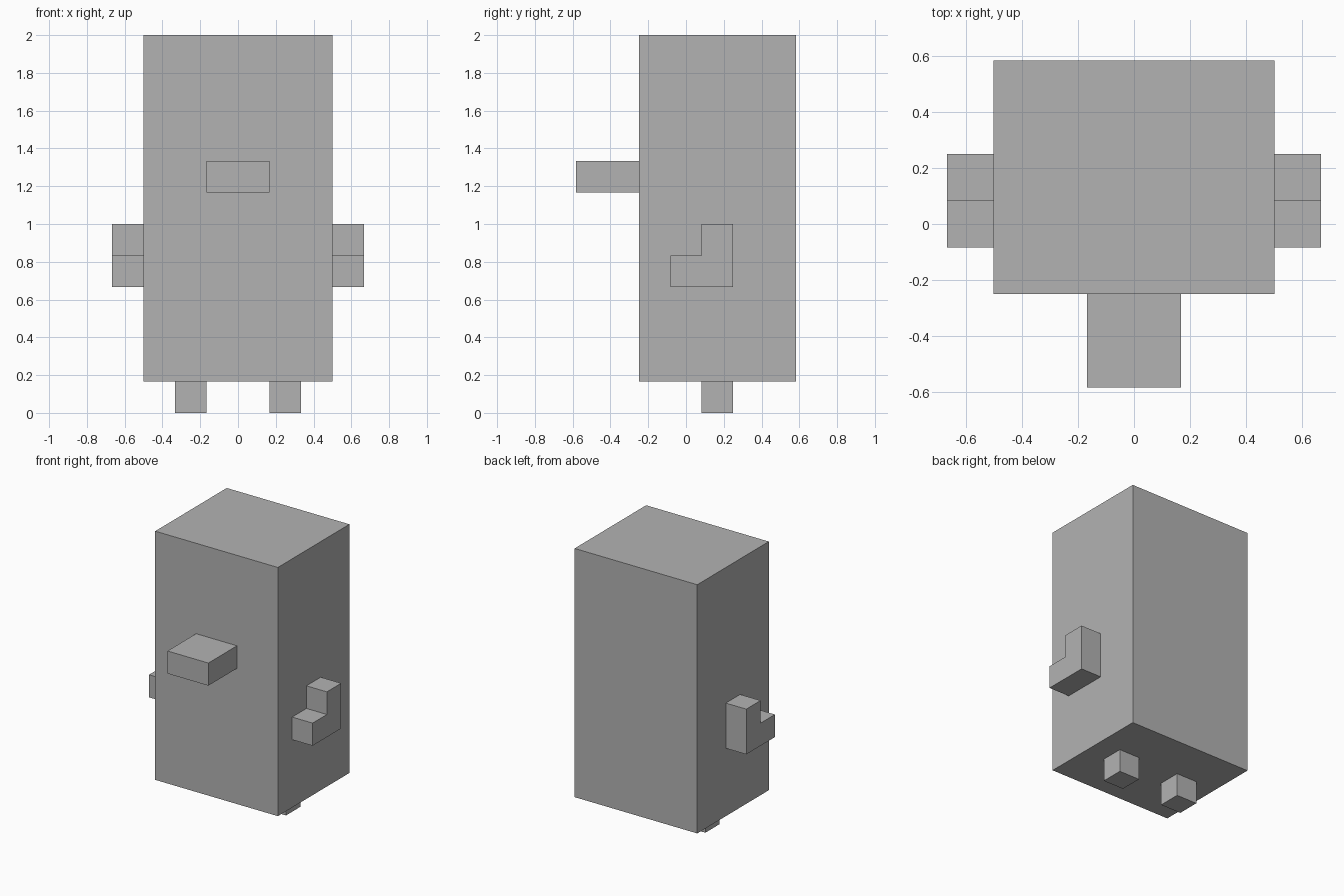
import bpy
import bmesh

cube = bpy.data.objects.get("Cube")
if cube:
    bpy.data.objects.remove(cube, do_unlink=True)

U = 1 / 6  # one block unit

grey = bpy.data.materials.new("plain_grey")
grey.use_nodes = True
colour = (0.45, 0.45, 0.45, 1)
grey.diffuse_color = colour
grey.node_tree.nodes["Principled BSDF"].inputs["Base Color"].default_value = colour


def prism(name, profile, x0, x1):
    """Extrude a (y, z) outline from x0 to x1, all in block units."""
    bm = bmesh.new()
    face = bm.faces.new([bm.verts.new((x0 * U, y * U, z * U)) for y, z in profile])
    side = bmesh.ops.extrude_face_region(bm, geom=[face])["geom"]
    verts = [v for v in side if isinstance(v, bmesh.types.BMVert)]
    bmesh.ops.translate(bm, verts=verts, vec=((x1 - x0) * U, 0, 0))
    bmesh.ops.recalc_face_normals(bm, faces=bm.faces)
    mesh = bpy.data.meshes.new(name)
    bm.to_mesh(mesh)
    bm.free()
    mesh.materials.append(grey)
    obj = bpy.data.objects.new(name, mesh)
    bpy.context.collection.objects.link(obj)
    return obj


def rect(y0, y1, z0, z1):
    return [(y0, z0), (y1, z0), (y1, z1), (y0, z1)]


# Body and beak
prism("body", rect(-1.5, 3.5, 1, 12), -3, 3)
prism("beak", rect(-3.5, -1.5, 7, 8), -1, 1)

# Bent arms and feet, mirrored left and right
arm = [(-0.5, 4), (1.5, 4), (1.5, 6), (0.5, 6), (0.5, 5), (-0.5, 5)]
for side, s in (("left", 1), ("right", -1)):
    prism(side + "_arm", arm, s * 3, s * 4)
    prism(side + "_foot", rect(0.5, 1.5, 0, 1), s * 1, s * 2)
